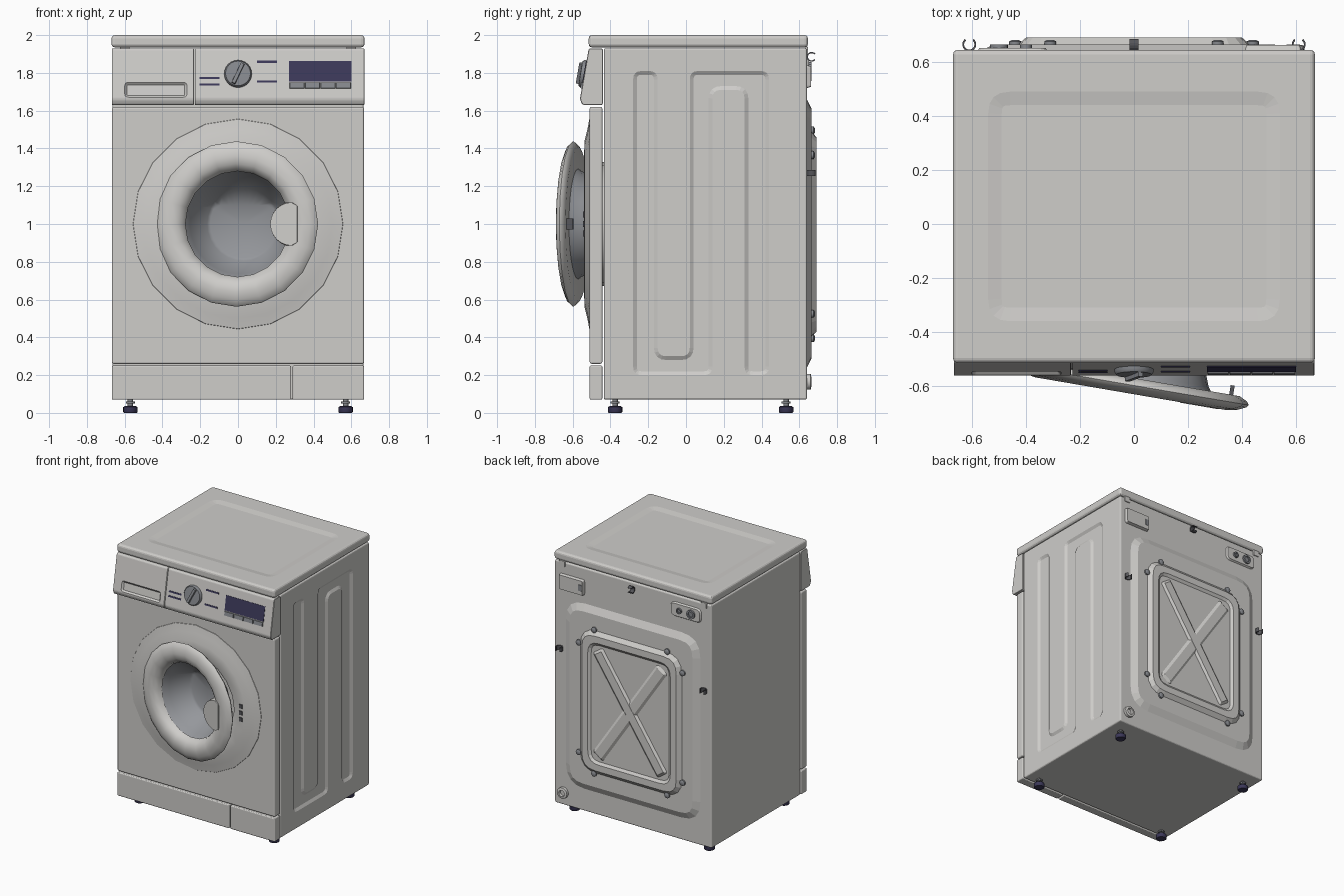
import bpy, bmesh, math
from mathutils import Matrix, Vector

if "Cube" in bpy.data.objects:
    bpy.data.objects.remove(bpy.data.objects["Cube"])


def material(name, rgb):
    m = bpy.data.materials.new(name)
    m.use_nodes = True
    m.diffuse_color = (*rgb, 1)
    m.node_tree.nodes["Principled BSDF"].inputs["Base Color"].default_value = (*rgb, 1)
    return m


WHITE = material("warm white enamel", (0.62, 0.61, 0.59))
NAVY = material("dark navy plastic", (0.045, 0.04, 0.1))
GREY = material("mid grey plastic", (0.24, 0.25, 0.27))
GLASS = material("blue grey glass", (0.30, 0.31, 0.33))
DARK = material("dark grey metal", (0.09, 0.09, 0.1))


def finish(name, bm, mat, matrix=Matrix(), smooth=False):
    bmesh.ops.recalc_face_normals(bm, faces=bm.faces)
    me = bpy.data.meshes.new(name)
    bm.to_mesh(me)
    bm.free()
    me.transform(matrix)
    me.materials.append(mat)
    ob = bpy.data.objects.new(name, me)
    bpy.context.collection.objects.link(ob)
    if smooth:
        bpy.ops.object.select_all(action='DESELECT')
        ob.select_set(True)
        bpy.context.view_layer.objects.active = ob
        bpy.ops.object.shade_smooth_by_angle(angle=math.radians(40))
    return ob


def frame(origin, x, y):
    x, y = Vector(x).normalized(), Vector(y).normalized()
    m = Matrix((x, y, x.cross(y))).transposed().to_4x4()
    return Matrix.Translation(origin) @ m


X, Y, Z = Vector((1, 0, 0)), Vector((0, 1, 0)), Vector((0, 0, 1))


def box(name, lo, hi, bevel=0.01, mat=WHITE):
    bm = bmesh.new()
    bmesh.ops.create_cube(bm, size=1)
    for v in bm.verts:
        v.co = [lo[i] + (v.co[i] + 0.5) * (hi[i] - lo[i]) for i in range(3)]
    bmesh.ops.bevel(bm, geom=bm.edges[:], offset=bevel, segments=3, profile=0.5, affect='EDGES')
    return finish(name, bm, mat)


def lathe(name, profile, matrix, mat, sides=20):
    bm = bmesh.new()
    vs = [bm.verts.new((r, 0, z)) for r, z in profile]
    es = [bm.edges.new(p) for p in zip(vs, vs[1:])]
    bmesh.ops.spin(bm, geom=vs + es, cent=(0, 0, 0), axis=(0, 0, 1), angle=math.tau, steps=sides)
    bmesh.ops.remove_doubles(bm, verts=bm.verts, dist=1e-4)
    return finish(name, bm, mat, matrix, True)


def rect(x0, x1, y0, y1):
    return [(x0, y0), (x1, y0), (x1, y1), (x0, y1)]


def rounded(pts, r, n=4):
    out = []
    for i, p in enumerate(pts):
        s = p + (pts[i - 1] - p).normalized() * r
        e = p + (pts[(i + 1) % len(pts)] - p).normalized() * r
        for k in range(n + 1):
            t = k / n
            out.append(s * (1 - t) ** 2 + p * 2 * t * (1 - t) + e * t * t)
    return out


def plate(name, outline, matrix, base, height, slope=0.0, r=0.0, mat=WHITE):
    """Prism from base to 0, then tapering walls up to height."""
    pts = [Vector(p) for p in outline]
    if r:
        pts = rounded(pts, r)
    top = []
    for i, p in enumerate(pts):
        t = (p - pts[i - 1]).normalized() + (pts[(i + 1) % len(pts)] - p).normalized()
        top.append(p + Vector((-t.y, t.x)).normalized() * slope)
    bm = bmesh.new()
    rings = [[bm.verts.new((p.x, p.y, z)) for p in ps]
             for ps, z in ((pts, base), (pts, 0), (top, height))]
    for a, b in zip(rings, rings[1:]):
        for i in range(len(a)):
            bm.faces.new((a[i - 1], a[i], b[i], b[i - 1]))
    bm.faces.new(rings[0])
    bm.faces.new(rings[-1])
    return finish(name, bm, mat, matrix)


def cut(target, cutter):
    mod = target.modifiers.new("cut", 'BOOLEAN')
    mod.operation, mod.solver, mod.object = 'DIFFERENCE', 'EXACT', cutter
    bpy.context.view_layer.objects.active = target
    bpy.ops.object.modifier_apply(modifier=mod.name)
    bpy.data.objects.remove(cutter)


# Cabinet with a serpentine groove pressed into each side
body = box("cabinet", (-0.665, -0.435, 0.07), (0.665, 0.64, 1.93))
snake = [(-0.28, 0.2), (0.14, 0.2), (0.14, 1.71), (0.31, 1.71), (0.31, 0.2), (0.44, 0.2),
         (0.44, 1.81), (0.02, 1.81), (0.02, 0.3), (-0.15, 0.3), (-0.15, 1.81), (-0.28, 1.81)]
for side in (1, -1):
    cut(body, plate("groove_cutter", snake, Matrix.Scale(side, 4, X) @ frame((0.665, 0, 0), Y, Z),
                    0.03, -0.012, 0.02, 0.045))

# Lid with a shallow pressed panel
lid = box("lid", (-0.67, -0.515, 1.935), (0.67, 0.645, 2), 0.018)
cut(lid, plate("lid_cutter", rect(-0.54, 0.54, -0.36, 0.49), frame((0, 0, 2), X, Y),
               0.03, -0.008, 0.05, 0.08))

# Front panel, door opening and kick plates
front = box("front_panel", (-0.668, -0.51, 0.26), (0.668, -0.443, 1.62))
for part in (front, body):
    cut(part, lathe("hole_cutter", [(0, -0.3), (0.335, -0.3), (0.335, 0.1), (0, 0.1)],
                    frame((0, -0.51, 1), X, Z), WHITE))
box("kick_plate", (-0.668, -0.51, 0.07), (0.281, -0.443, 0.25), 0.007)
box("filter_flap", (0.289, -0.51, 0.07), (0.668, -0.443, 0.25), 0.007)
face = frame((0, -0.51, 1), X, Z)
lathe("door_surround", [(0.56, -0.005), (0.555, 0.002), (0.5, 0.012), (0.44, 0.027), (0.36, 0.03),
                        (0.335, 0.015), (0.325, -0.1)], face, WHITE)
for z in (-0.05, 0, 0.05):
    plate("latch_slot", rect(0.39, 0.415, z - 0.015, z + 0.015), face, 0.02, 0.034, mat=DARK)

# Door, slightly ajar
door = frame((-0.005, -0.585, 1), (0.986, -0.169, 0), Z)
lathe("door_ring", [(0.28, -0.015), (0.4, -0.015), (0.43, 0), (0.438, 0.012), (0.43, 0.022),
                    (0.4, 0.036), (0.36, 0.044), (0.32, 0.036), (0.29, 0.012), (0.28, -0.015)],
      door, WHITE)
bm = bmesh.new()
bowl = lathe("door_bowl", [(0.3, -0.005), (0.28, -0.03), (0.265, -0.07), (0.195, -0.2),
                           (0.18, -0.21), (0, -0.21)], Matrix(), GLASS, 28)
bm.from_mesh(bowl.data)
bmesh.ops.bisect_plane(bm, geom=bm.verts[:] + bm.edges[:] + bm.faces[:],
                       plane_co=(0, 0.1, 0), plane_no=(0, 1, 0))
for v in bm.verts:
    if v.co.z < -0.19 and v.co.y > 0.1:
        v.co.z += (v.co.y - 0.1) * 0.7
bm.to_mesh(bowl.data)
bm.free()
bowl.data.transform(door)
arc = [math.radians(90 + 15 * i) for i in range(13)]
grip = [(0.3 + 0.12 * math.cos(a), 0.12 * math.sin(a)) for a in arc]
plate("door_handle", grip + [(0.335, -0.1), (0.335, 0.1)], door, 0.01, 0.046, 0.006)
plate("door_latch", rect(0.36, 0.375, -0.03, 0.03), door, 0, -0.05, mat=DARK)

# Sloping control panel and detergent drawer
section = [(-0.44, 1.63), (-0.44, 1.93), (-0.515, 1.93), (-0.562, 1.66), (-0.548, 1.63)]
panel = frame((0, -0.5385, 1.794), X, (0, 0.047, 0.268))
drawer = plate("detergent_drawer", section, frame((-0.236, 0, 0), Y, Z), -0.43, 0.003, 0.003, 0.012)
plate("control_panel", section, frame((0.666, 0, 0), Y, Z), -0.894, 0.003, 0.003, 0.012)
cut(drawer, plate("scoop_cutter", rect(-0.6, -0.27, -0.125, -0.045), panel, 0.05, -0.012, 0.012, 0.02))
plate("display", rect(0.27, 0.6, -0.04, 0.07), panel, -0.01, 0.003, mat=NAVY)
for i in range(4):
    x = 0.272 + 0.082 * i
    plate("display_button", rect(x, x + 0.079, -0.078, -0.045), panel, -0.01, 0.008, 0.003, mat=GREY)
for x, y in ((-0.205, -0.022), (-0.205, -0.057), (0.1, 0.065), (0.1, -0.04)):
    plate("indicator_stripe", rect(x, x + 0.107, y - 0.006, y + 0.006), panel, -0.01, 0.003, mat=NAVY)
lathe("dial", [(0.073, -0.01), (0.073, 0.01), (0.066, 0.02), (0, 0.022)], panel, GREY, 24)
plate("dial_grip", rect(-0.013, 0.013, -0.062, 0.062),
      panel @ Matrix.Rotation(math.radians(-25), 4, 'Z'), 0.01, 0.036, 0.004, 0.006, GREY)

# Rear cover: stepped pan, recessed middle and a raised cross
def rear(y):
    return frame((0, y, 0), -X, Z)


plate("rear_pan", rect(-0.57, 0.57, 0.24, 1.66), rear(0.64), -0.02, 0.025, 0.05, 0.16)
cover = plate("rear_cover", rect(-0.43, 0.43, 0.4, 1.49), rear(0.665), -0.02, 0.025, 0.03, 0.14)
cut(cover, plate("cover_cutter", rect(-0.35, 0.35, 0.48, 1.41), rear(0.69), 0.03, -0.014, 0.02, 0.09))
for s in (1, -1):
    spin = Matrix.Translation((0, 0.945, 0)) @ Matrix.Rotation(s * math.radians(34), 4, 'Z')
    plate("cross_bar", rect(-0.05, 0.05, -0.49, 0.49), rear(0.676) @ spin,
          -0.01, 0.013 + s * 0.0005, 0.018, 0.02)
    for t in (1, -1):
        for x, z in ((0.31, 0.55), (0.44, 0.42)):
            lathe("cover_screw", [(0.022, -0.01), (0.022, 0.008), (0.012, 0.014), (0, 0.014)],
                  rear(0.668) @ Matrix.Translation((s * x, 0.945 + t * z, 0)), GREY, 10)

# Rear fittings: junction box, water inlet, drain and hose clips
plate("junction_box", rect(-0.62, -0.41, 1.72, 1.84), rear(0.64), -0.01, 0.022, 0.006, 0.015)
plate("junction_tab", rect(-0.45, -0.42, 1.755, 1.805), rear(0.655), -0.01, 0.01, 0.002, 0.008, GREY)
plate("inlet_plate", rect(0.32, 0.58, 1.77, 1.88), rear(0.64), -0.01, 0.012, 0.008, 0.04)
for x, r in ((0.4, 0.022), (0.5, 0.034)):
    lathe("inlet_valve", [(r, 0), (r, 0.024), (r * 0.6, 0.024), (r * 0.6, 0.014), (0, 0.014)],
          rear(0.64) @ Matrix.Translation((x, 1.825, 0)), GREY, 14)
lathe("drain_outlet", [(0.042, -0.01), (0.042, 0.02), (0.024, 0.024), (0.022, 0.006), (0, 0.006)],
      rear(0.64) @ Matrix.Translation((-0.59, 0.165, 0)), WHITE, 16)
sweep = [math.radians(130 + 20 * i) for i in range(15)]
clip = ([(0.026 * math.cos(a), 0.026 * math.sin(a)) for a in sweep] +
        [(0.019 * math.cos(a), 0.019 * math.sin(a)) for a in reversed(sweep)])
for origin, across in (((0.61, 0.665, 1.27), X), ((-0.61, 0.665, 1.27), X), ((0, 0.665, 1.885), Z)):
    plate("hose_clip", clip, frame(origin, across, Y), -0.016, 0.016, mat=DARK)
for s in (1, -1):
    plate("lid_tab", rect(s * 0.6 - 0.025, s * 0.6 + 0.025, 1.895, 1.94), rear(0.64), -0.01, 0.005, 0.002, 0.006)

# Adjustable feet
for x in (-0.57, 0.57):
    for y in (-0.375, 0.53):
        spot = Matrix.Translation((x, y, 0))
        lathe("foot_pad", [(0, 0), (0.034, 0), (0.038, 0.005), (0.038, 0.03), (0.03, 0.036), (0, 0.036)],
              spot, NAVY, 16)
        lathe("foot_stem", [(0.014, 0.03), (0.014, 0.05), (0.024, 0.05), (0.024, 0.06), (0.014, 0.06),
                            (0.014, 0.08)], spot, GREY, 12)
